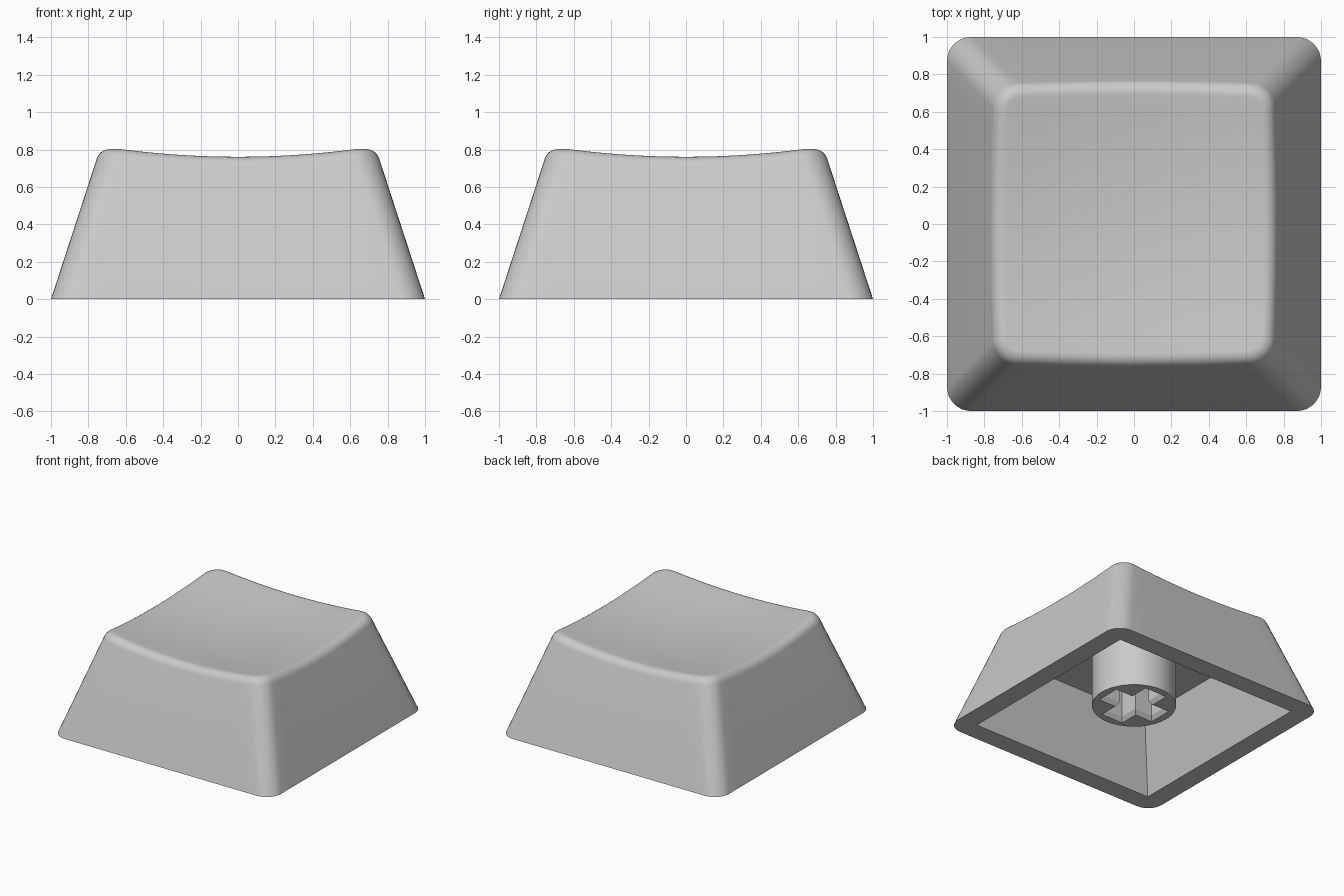
import bpy, bmesh, math

if "Cube" in bpy.data.objects:
    bpy.data.objects.remove(bpy.data.objects["Cube"])

ARC, SIDE = 8, 14            # segments per rounded corner, per straight side
SLOPE, R, L = 0.326, 0.13, 0.06   # wall taper, corner radius, edge fillet length
CEILING = 0.55

grey = bpy.data.materials.new("light_grey_plastic")
grey.diffuse_color = (0.59, 0.59, 0.59, 1)
grey.use_nodes = True
grey.node_tree.nodes["Principled BSDF"].inputs["Base Color"].default_value = grey.diffuse_color


def finish(bm, name):
    bmesh.ops.recalc_face_normals(bm, faces=bm.faces)
    mesh = bpy.data.meshes.new(name)
    bm.to_mesh(mesh)
    bm.free()
    mesh.materials.append(grey)
    obj = bpy.data.objects.new(name, mesh)
    bpy.context.collection.objects.link(obj)
    bpy.ops.object.select_all(action='DESELECT')
    obj.select_set(True)
    bpy.context.view_layer.objects.active = obj
    bpy.ops.object.shade_smooth_by_angle(angle=math.radians(30))
    return obj


def corner_point(k, j, half, r):
    a = math.pi / 2 * (k + j / ARC)
    mid = math.pi / 2 * k + math.pi / 4
    c = (half - r) * math.sqrt(2)
    return c * math.cos(mid) + r * math.cos(a), c * math.sin(mid) + r * math.sin(a)


def outline_point(i, half, r):
    """Point i on a rounded square; each quarter is one corner plus one side."""
    k, j = divmod(i, ARC + SIDE)
    if j <= ARC:
        return corner_point(k, j, half, r)
    t = (j - ARC) / SIDE
    p, q = corner_point(k, ARC, half, r), corner_point(k + 1, 0, half, r)
    return p[0] + (q[0] - p[0]) * t, p[1] + (q[1] - p[1]) * t


N = 4 * (ARC + SIDE)


def dish(x, y):
    return 0.708 + 0.110 * (x * x + y * y)


# Cap shell: cavity, rim, tapered walls, rounded edge and dished top
def column(i):
    """Points of one vertical slice, from cavity ceiling out and up to the top."""
    pts = [(*outline_point(i, 0.84 - SLOPE * CEILING, 0), CEILING),
           (*outline_point(i, 0.84, 0), 0),
           (*outline_point(i, 1, R), 0)]
    z = 0.76
    for _ in range(8):                       # where the wall meets the dish
        z = dish(*outline_point(i, 1 - SLOPE * z, R))
    half = 1 - SLOPE * z
    za = z - 0.95 * L
    a, p = (1 - SLOPE * za, R, za), (half, R, z)
    top = outline_point(i, half - L, R - L)
    b = (half - L, R - L, dish(*top))
    for s in range(8):                       # rounded top edge
        t = s / 7
        w = ((1 - t) ** 2, 2 * t * (1 - t) * 0.81, t * t)
        h, r, zz = (sum(wi * v for wi, v in zip(w, c)) / sum(w) for c in zip(a, p, b))
        pts.append((*outline_point(i, h, r), zz))
    for f in (0.85, 0.68, 0.51, 0.34, 0.17):  # dished top
        x, y = top[0] * f, top[1] * f
        pts.append((x, y, dish(x, y)))
    return pts


bm = bmesh.new()
cols = [[bm.verts.new(p) for p in column(i)] for i in range(N)]
centre = bm.verts.new((0, 0, dish(0, 0)))
for i in range(N):
    c, d = cols[i], cols[(i + 1) % N]
    for m in range(len(c) - 1):
        bm.faces.new((c[m], d[m], d[m + 1], c[m + 1]))
    bm.faces.new((c[-1], d[-1], centre))
bm.faces.new([c[0] for c in reversed(cols)])
bmesh.ops.remove_doubles(bm, verts=bm.verts, dist=1e-5)
finish(bm, "cap_shell")


# Stem: round post with a cross-shaped socket, chamfered at its mouth
def circle(rad):
    return [(rad * math.cos(math.tau * i / 64), rad * math.sin(math.tau * i / 64))
            for i in range(64)]


def cross(arm, w):
    pts = []
    for k in range(4):
        ca, sa = round(math.cos(k * math.pi / 2)), round(math.sin(k * math.pi / 2))
        for x, y in ((arm, -w), (arm, w), (w, w)):
            pts.append((x * ca - y * sa, x * sa + y * ca))
    return pts


BOTTOM = 0.11
post = [(circle(0.317), BOTTOM), (circle(0.317), CEILING)]
socket = [(cross(0.257, 0.1), BOTTOM), (cross(0.235, 0.077), BOTTOM + 0.035),
          (cross(0.235, 0.077), CEILING)]

bm = bmesh.new()
mouth = []
for levels in (post, socket):
    rings = [[bm.verts.new((x, y, z)) for x, y in loop] for loop, z in levels]
    n = len(rings[0])
    for i in range(n):
        j = (i + 1) % n
        for lo, hi in zip(rings, rings[1:]):
            bm.faces.new((lo[i], lo[j], hi[j], hi[i]))
        mouth.append(bm.edges.get((rings[0][i], rings[0][j])))
bmesh.ops.triangle_fill(bm, edges=mouth, use_beauty=True)
finish(bm, "stem")
